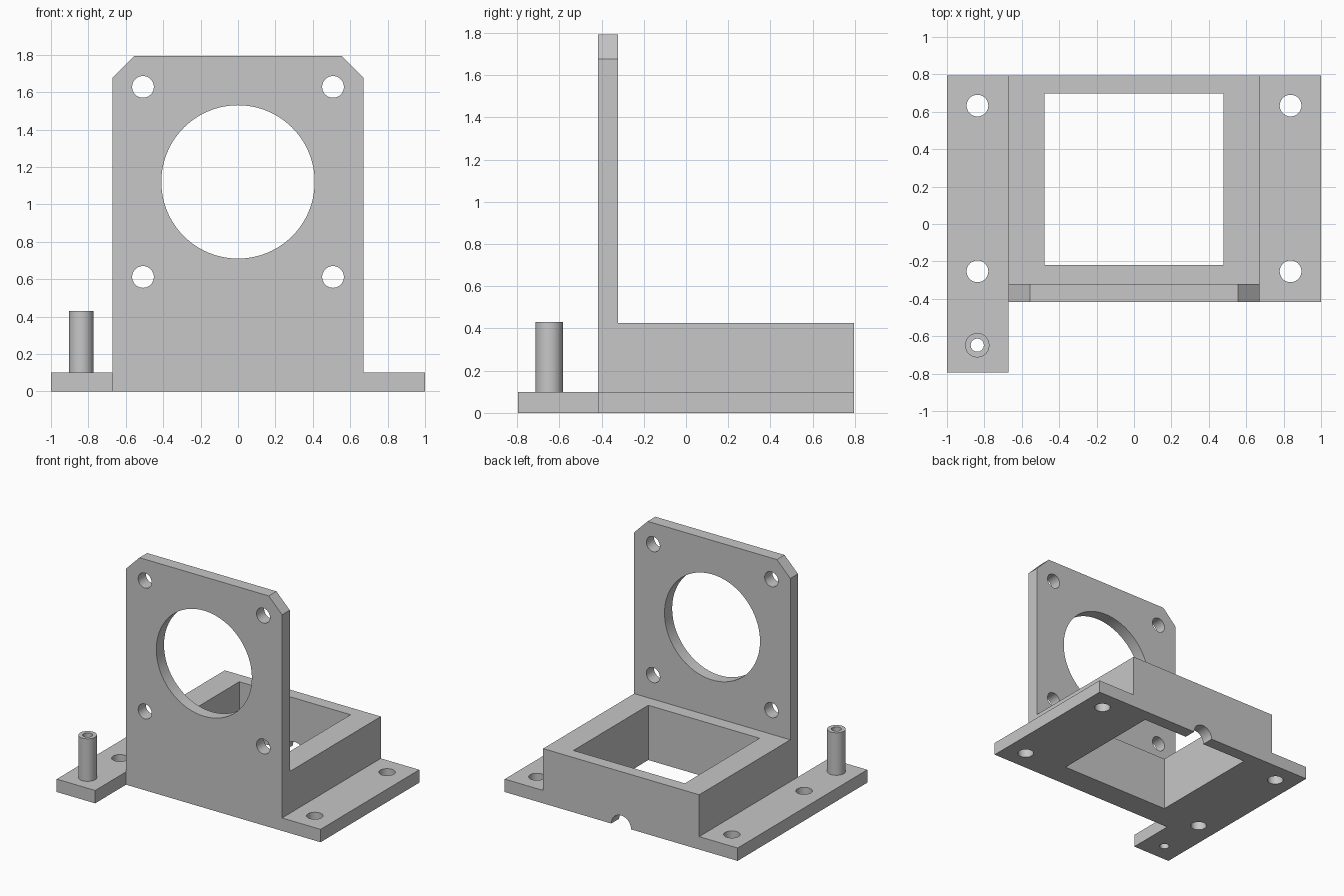
import bpy
from math import pi
from mathutils import Matrix

cube = bpy.data.objects.get("Cube")
if cube:
    bpy.data.objects.remove(cube, do_unlink=True)

grey = bpy.data.materials.new("plain_grey")
grey.use_nodes = True
colour = (0.57, 0.57, 0.57, 1)
grey.diffuse_color = colour
grey.node_tree.nodes["Principled BSDF"].inputs["Base Color"].default_value = colour

TURN = Matrix.Rotation(pi / 2, 4, "X")   # stands a flat profile up, facing front


def prism(name, profile, low, high, upright=False):
    """Extrude a flat outline from low to high along z, or along y if upright."""
    n = len(profile)
    if upright:
        low, high = -high, -low
    verts = [(x, y, h) for h in (low, high) for x, y in profile]
    faces = [list(range(n))[::-1], list(range(n, 2 * n))]
    faces += [(i, (i + 1) % n, (i + 1) % n + n, i + n) for i in range(n)]
    mesh = bpy.data.meshes.new(name)
    mesh.from_pydata(verts, [], faces)
    if upright:
        mesh.transform(TURN)
    mesh.materials.append(grey)
    obj = bpy.data.objects.new(name, mesh)
    bpy.context.collection.objects.link(obj)
    return obj


def rect(x0, x1, y0, y1):
    return [(x0, y0), (x1, y0), (x1, y1), (x0, y1)]


def circle(x, y, r, sides=48):
    turns = [Matrix.Rotation(2 * pi * i / sides, 2) for i in range(sides)]
    return [(x + r * t[0][0], y + r * t[1][0]) for t in turns]


def cut(obj, cutters):
    """Subtract the cutters, bake the result and remove the cutters."""
    for cutter in cutters:
        mod = obj.modifiers.new("cut", "BOOLEAN")
        mod.operation, mod.solver, mod.object = "DIFFERENCE", "EXACT", cutter
    bpy.context.view_layer.update()
    graph = bpy.context.evaluated_depsgraph_get()
    mesh = bpy.data.meshes.new_from_object(obj.evaluated_get(graph))
    obj.modifiers.clear()
    obj.data = mesh
    for cutter in cutters:
        bpy.data.objects.remove(cutter, do_unlink=True)
    return obj


front, plate_back, back = -0.416, -0.322, 0.795
side, flange_top, block_top, top = 0.67, 0.1, 0.425, 1.793

# Upright mounting plate with clipped top corners, central bore and bolt holes
outline = [(-side, 0), (side, 0), (side, 1.677), (0.555, top), (-0.555, top), (-side, 1.677)]
plate = prism("mounting_plate", outline, front, plate_back, True)
holes = [prism("bore", circle(0, 1.12, 0.41, 96), -1, 1, True)]
holes += [prism("bolt", circle(x, z, 0.058), -1, 1, True)
          for x in (-0.508, 0.508) for z in (0.612, 1.628)]
parts = [cut(plate, holes)]

# Hollow block behind the plate, with a half-round cable notch in the back wall
block = prism("base_block", rect(-side, side, plate_back, back), 0, block_top)
parts.append(cut(block, [
    prism("window", rect(-0.478, 0.478, -0.22, 0.698), -1, 1),
    prism("notch", circle(0, 0, 0.085), 0.6, 1, True)]))

# Side flanges with screw holes; the right one reaches forward to carry the post
post_at = (-0.838, -0.648)
for name, s, reach in (("left_flange", 1, front), ("right_flange", -1, -0.795)):
    x0, x1 = sorted((s * side, s))
    flange = prism(name, rect(x0, x1, reach, back), 0, flange_top)
    holes = [prism("screw", circle(s * 0.837, y, 0.058), -1, 1) for y in (-0.253, 0.633)]
    if s < 0:
        holes.append(prism("pilot", circle(*post_at, 0.035), -1, 1))
    parts.append(cut(flange, holes))

# Hollow standoff post
post = prism("standoff_post", circle(*post_at, 0.065), flange_top, 0.43)
parts.append(cut(post, [prism("pilot", circle(*post_at, 0.035), -1, 1)]))

# Smooth the round walls, keep the edges crisp
bpy.ops.object.select_all(action="DESELECT")
for part in parts:
    part.select_set(True)
bpy.context.view_layer.objects.active = parts[0]
bpy.ops.object.shade_smooth_by_angle(angle=pi / 6)
